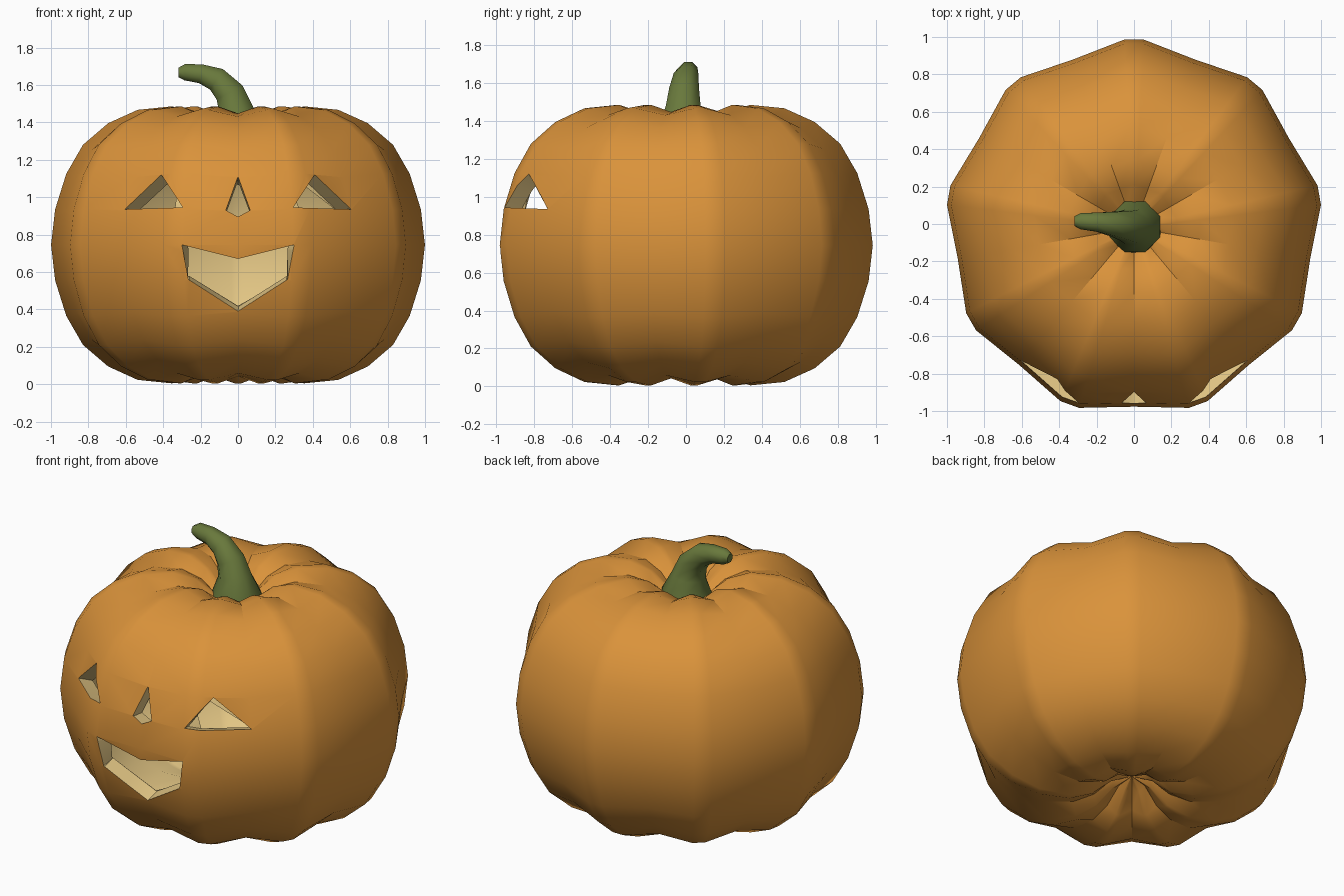
import bpy, bmesh, math
from mathutils import Vector

if "Cube" in bpy.data.objects:
    bpy.data.objects.remove(bpy.data.objects["Cube"])


def material(name, col):
    m = bpy.data.materials.new(name)
    m.diffuse_color = (*col, 1)
    m.use_nodes = True
    m.node_tree.nodes["Principled BSDF"].inputs["Base Color"].default_value = m.diffuse_color
    return m


ORANGE = material("orange skin", (0.70, 0.29, 0.043))
CREAM = material("cream flesh", (0.76, 0.56, 0.23))
GREEN = material("green stem", (0.14, 0.19, 0.045))


def make_object(name, bm, mats):
    bmesh.ops.recalc_face_normals(bm, faces=bm.faces)
    me = bpy.data.meshes.new(name)
    bm.to_mesh(me)
    bm.free()
    ob = bpy.data.objects.new(name, me)
    bpy.context.collection.objects.link(ob)
    for m in mats:
        me.materials.append(m)
    return ob


def activate(ob):
    bpy.ops.object.select_all(action='DESELECT')
    ob.select_set(True)
    bpy.context.view_layer.objects.active = ob


def bridge(bm, rings):
    for a, b in zip(rings, rings[1:]):
        n = len(a)
        for i in range(n):
            j = (i + 1) % n
            bm.faces.new((a[i], a[j], b[j], b[i]))


# pumpkin skin: nine ribs, each a narrow ridge with a shallow groove between
MID, CY = 0.745, -0.02
half = [(1.007, 0), (0.985, .19), (0.925, .38), (0.835, .535), (0.70, .65),
        (0.54, .722), (0.36, .74), (0.23, .70), (0.12, .61)]
profile = [(r, -h) for r, h in reversed(half[1:])] + half
bm = bmesh.new()
rings = []
for r, h in profile:
    ring = []
    for k in range(9):
        for off, groove in ((-3, 0), (3, 0), (20, 0.05)):
            a = math.radians(90 + 40 * k + off)
            f = 1 - groove
            ring.append(bm.verts.new((r * f * math.cos(a), CY + r * f * math.sin(a),
                                      MID + h * f)))
    rings.append(ring)
bridge(bm, rings)
for ring, s in ((rings[0], -1), (rings[-1], 1)):
    pole = bm.verts.new((0, CY, MID + s * 0.57))
    for i in range(27):
        bm.faces.new((ring[i], ring[(i + 1) % 27], pole))
pumpkin = make_object("pumpkin_shell", bm, [ORANGE, CREAM])

# face openings, cut through the front skin
eye = [(0.295, .945), (0.41, 1.12), (0.605, .935)]
openings = {
    "right_eye": eye,
    "left_eye": [(-x, z) for x, z in eye],
    "nose": [(0, 1.11), (.065, .93), (0, .895), (-.065, .93)],
    "mouth": [(-.3, .745), (0, .67), (.3, .745), (.265, .56), (0, .39), (-.265, .56)],
}
for name, pts in openings.items():
    bm = bmesh.new()
    ends = [[bm.verts.new((x, y, z)) for x, z in pts] for y in (-1.3, -0.4)]
    bridge(bm, ends)
    for e in ends:
        bm.faces.new(e)
    for f in bm.faces:
        f.material_index = 1
    cutter = make_object(name + "_cutter", bm, [ORANGE, CREAM])
    cutter.hide_render = True
    activate(pumpkin)
    mod = pumpkin.modifiers.new("cut", 'BOOLEAN')
    mod.operation = 'DIFFERENCE'
    mod.solver = 'EXACT'
    mod.object = cutter
    bpy.ops.object.modifier_apply(modifier=mod.name)
    bpy.data.objects.remove(cutter)

# drop the pocket walls, then thicken the open skin with cream flesh
bm = bmesh.new()
bm.from_mesh(pumpkin.data)
bmesh.ops.delete(bm, geom=[f for f in bm.faces if f.material_index == 1], context='FACES')
bm.to_mesh(pumpkin.data)
bm.free()
mod = pumpkin.modifiers.new("flesh", 'SOLIDIFY')
mod.thickness = 0.09
mod.offset = -1
mod.material_offset = 1
mod.material_offset_rim = 1
bpy.ops.object.modifier_apply(modifier=mod.name)
bpy.ops.object.shade_smooth_by_angle(angle=math.radians(30))

# stem: eight-sided tube bending to the left (x, y, z, radius, tilt)
path = [(.005, -.015, 1.27, .155, 0), (.005, -.015, 1.37, .145, 0),
        (-.01, -.015, 1.47, .10, 8), (-.045, -.01, 1.56, .085, 28),
        (-.115, 0, 1.63, .07, 58), (-.2, .01, 1.66, .055, 80),
        (-.285, .015, 1.668, .047, 88), (-.318, .015, 1.666, .028, 92)]
bm = bmesh.new()
rings = []
for x, y, z, r, tilt in path:
    t = math.radians(tilt)
    u = Vector((math.cos(t), 0, math.sin(t)))
    c = Vector((x, y, z))
    rings.append([bm.verts.new(c + u * r * math.cos(a) + Vector((0, r * math.sin(a), 0)))
                  for a in (math.tau * (i + .5) / 8 for i in range(8))])
bridge(bm, rings)
bm.faces.new(rings[0])
bm.faces.new(rings[-1])
stem = make_object("stem", bm, [GREEN])
activate(stem)
bpy.ops.object.shade_smooth_by_angle(angle=math.radians(50))
